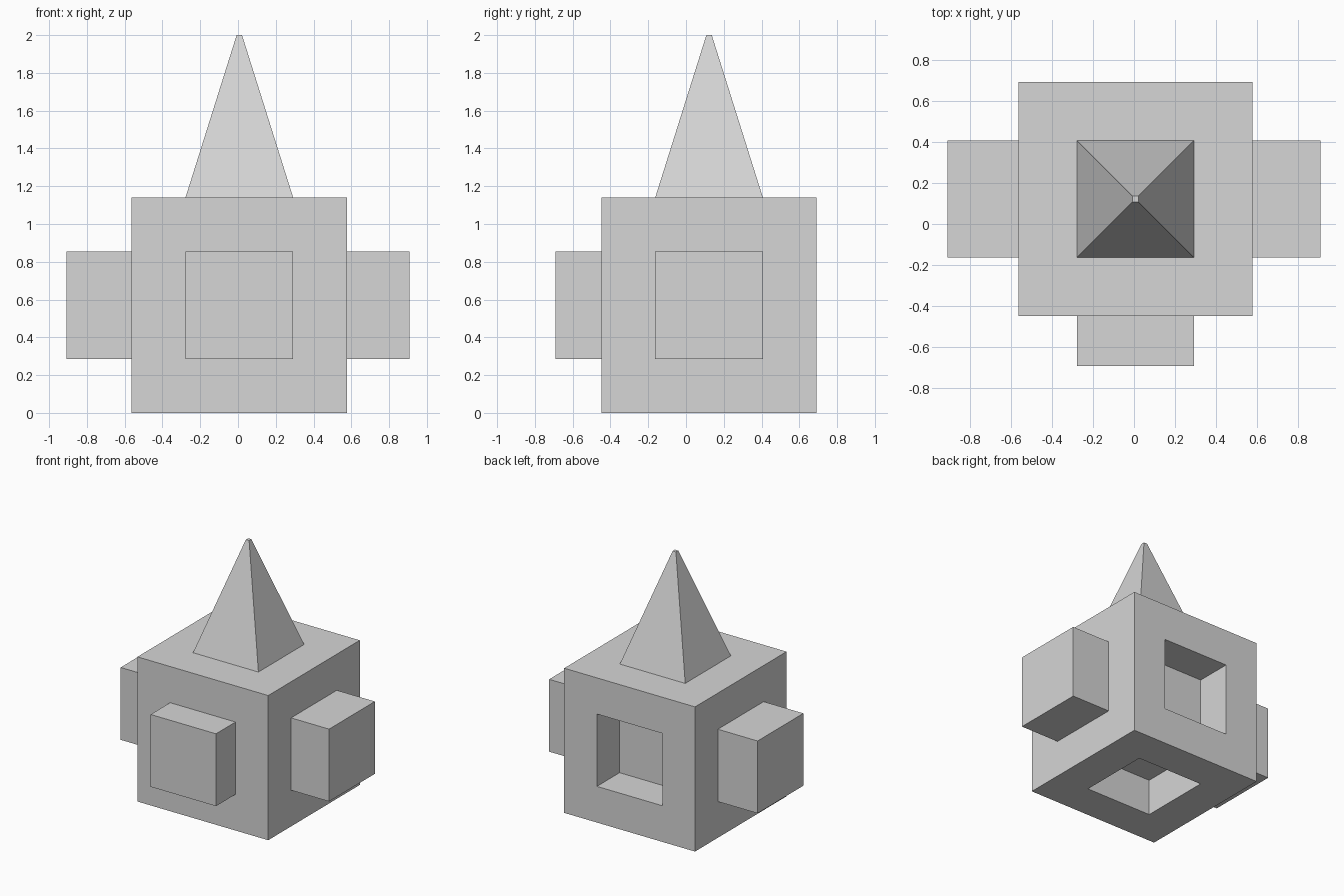
import bpy, bmesh
from mathutils import Vector, Matrix

default = bpy.data.objects.get("Cube")
if default:
    bpy.data.objects.remove(default, do_unlink=True)

SIZE = 1.14
CENTRE = Vector((0.007, 0.122, SIZE / 2))

# One plain grey for the whole model
grey = bpy.data.materials.new("plain_grey")
grey.use_nodes = True
colour = (0.67, 0.67, 0.67, 1)
grey.diffuse_color = colour
grey.node_tree.nodes["Principled BSDF"].inputs["Base Color"].default_value = colour

# Main block
bm = bmesh.new()
bmesh.ops.create_cube(bm, size=SIZE, matrix=Matrix.Translation(CENTRE))


def pull_centre(direction, distance, tip=1.0):
    """Inset the face looking along direction, then push it out or in."""
    direction = Vector(direction)
    face = max(bm.faces, key=lambda f: (f.normal.dot(direction) > 0.99) * f.calc_area())
    bmesh.ops.inset_individual(bm, faces=[face], thickness=SIZE / 4,
                               use_even_offset=True)
    face = bmesh.ops.extrude_discrete_faces(bm, faces=[face])["faces"][0]
    middle = face.calc_center_median()
    bmesh.ops.scale(bm, vec=(tip, tip, tip), verts=face.verts,
                    space=Matrix.Translation(-middle))
    bmesh.ops.translate(bm, vec=direction * distance, verts=face.verts)
    bm.normal_update()


bm.normal_update()
pull_centre((0, 0, 1), 2 - SIZE, tip=0.05)   # top spike
pull_centre((1, 0, 0), 0.331)                # left side block
pull_centre((-1, 0, 0), 0.346)               # right side block
pull_centre((0, -1, 0), 0.243)               # front block
pull_centre((0, 1, 0), -0.282)               # back recess
pull_centre((0, 0, -1), -0.282)              # bottom recess

bmesh.ops.recalc_face_normals(bm, faces=bm.faces)
mesh = bpy.data.meshes.new("spiked_block")
bm.to_mesh(mesh)
bm.free()
mesh.materials.append(grey)
block = bpy.data.objects.new("spiked_block", mesh)
bpy.context.collection.objects.link(block)
